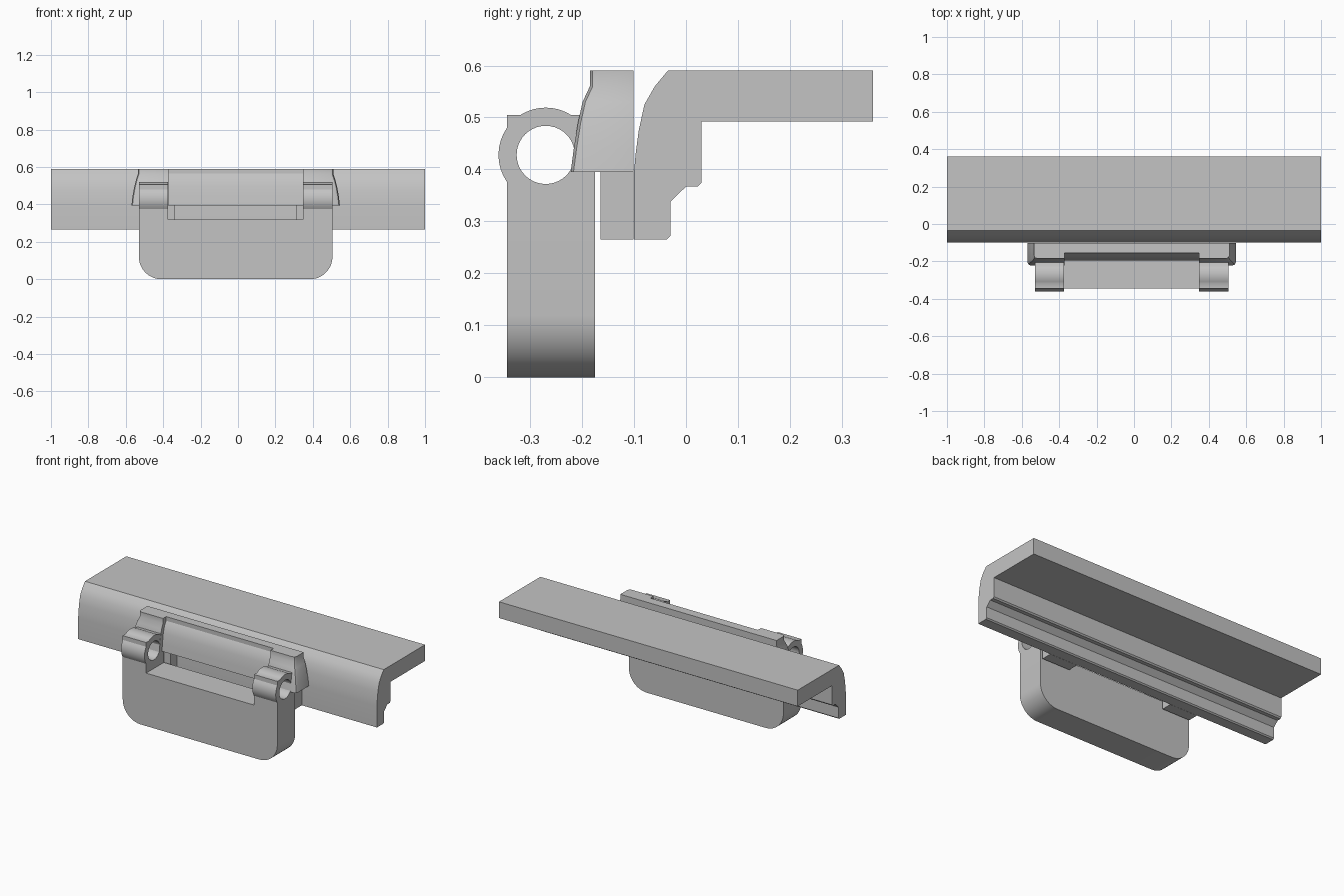
import bpy, bmesh
from math import sin, cos, radians
from mathutils import Matrix

cube = bpy.data.objects.get("Cube")
if cube:
    bpy.data.objects.remove(cube, do_unlink=True)

grey = bpy.data.materials.new("plain grey")
grey.use_nodes = True
colour = (0.55, 0.55, 0.55, 1)
grey.diffuse_color = colour
grey.node_tree.nodes["Principled BSDF"].inputs["Base Color"].default_value = colour

CX = -0.0125      # middle of the clip along the rail
ALONG_X = Matrix(((0, 0, 1, 0), (1, 0, 0, 0), (0, 1, 0, 0), (0, 0, 0, 1)))
ALONG_Y = Matrix(((1, 0, 0, 0), (0, 0, -1, 0), (0, 1, 0, 0), (0, 0, 0, 1)))


def finish(name, bm):
    bmesh.ops.remove_doubles(bm, verts=bm.verts, dist=0.0002)
    bmesh.ops.recalc_face_normals(bm, faces=bm.faces)
    mesh = bpy.data.meshes.new(name)
    bm.to_mesh(mesh)
    bm.free()
    mesh.materials.append(grey)
    obj = bpy.data.objects.new(name, mesh)
    bpy.context.collection.objects.link(obj)
    bpy.ops.object.select_all(action='DESELECT')
    obj.select_set(True)
    bpy.context.view_layer.objects.active = obj
    bpy.ops.object.shade_smooth_by_angle(angle=radians(30))
    return obj


def prism(name, outlines, low, high, axes):
    """Extrude an outline (further outlines are holes) between two positions."""
    curve = bpy.data.curves.new(name + " outline", 'CURVE')
    curve.dimensions = '2D'
    curve.fill_mode = 'BOTH'
    curve.extrude = (high - low) / 2
    for points in outlines:
        spline = curve.splines.new('POLY')
        spline.points.add(len(points) - 1)
        for p, (u, v) in zip(spline.points, points):
            p.co = (u, v, 0, 1)
        spline.use_cyclic_u = True
    temp = bpy.data.objects.new(name + " outline", curve)
    bpy.context.collection.objects.link(temp)
    graph = bpy.context.evaluated_depsgraph_get()
    mesh = bpy.data.meshes.new_from_object(temp.evaluated_get(graph))
    bm = bmesh.new()
    bm.from_mesh(mesh)
    bpy.data.objects.remove(temp)
    bpy.data.meshes.remove(mesh)
    middle = (low + high) / 2
    shift = (middle, 0, 0) if axes is ALONG_X else (0, middle, 0)
    bm.transform(Matrix.Translation(shift) @ axes)
    return finish(name, bm)


def arc(cu, cv, r, start, end, steps):
    angles = [radians(start + (end - start) * i / steps) for i in range(steps + 1)]
    return [(cu + r * cos(a), cv + r * sin(a)) for a in angles]


def loft(name, layers):
    """Stack of closed outlines joined into a solid."""
    bm = bmesh.new()
    rings = [[bm.verts.new(p) for p in layer] for layer in layers]
    for a, b in zip(rings, rings[1:]):
        for i in range(len(a)):
            j = (i + 1) % len(a)
            bm.faces.new((a[i], a[j], b[j], b[i]))
    bm.faces.new(rings[0])
    bm.faces.new(rings[-1])
    return finish(name, bm)


# Long rail with curved front and stepped underside
rail = [(-.10, .265), (-.037, .265), (-.03, .272), (-.03, .338), (0, .367),
        (.023, .367), (.03, .375), (.03, .492), (.36, .492), (.36, .59),
        (-.035, .59), (-.06, .56), (-.08, .525), (-.091, .475), (-.097, .43), (-.10, .395)]
prism("rail", [rail], -1, 1, ALONG_X)

# Hanging pad with rounded bottom corners
left, right, r = CX - .5175, CX + .5175, .12
pad = [(left, .32)] + arc(left + r, r, r, 180, 270, 12) + \
      arc(right - r, r, r, 270, 360, 12) + [(right, .32)]
prism("pad", [pad], -.345, -.175, ALONG_Y)

# Recessed middle panel of the clip
panel = [(-.101, .395), (-.195, .395), (-.19, .44), (-.182, .50), (-.17, .54),
         (-.155, .565), (-.155, .59), (-.101, .59)]
prism("clip_panel", [panel], CX - .365, CX + .365, ALONG_X)

# Arm outline: squared eye with a round hole
cy, cz, er = -.27, .428, .091
arm = [(-.345, .32), (-.175, .32), (-.175, .505)] + arc(cy, cz, er, 57.8, 122.2, 8) + \
      [(-.345, .505)] + arc(cy, cz, er, 145.5, 214.5, 8)
hole = arc(cy, cz, .056, 360, 0, 40)[:-1]

for side, s in (("right", -1), ("left", 1)):
    def span(a, b):
        return sorted((CX + s * a, CX + s * b))

    prism(side + "_arm", [arm, hole], *span(.361, .5175), ALONG_X)

    # Ear: flares outward and forward towards its lower edge
    layers = []
    for z, front, outer in ((.395, -.222, .557), (.44, -.216, .552), (.49, -.208, .543),
                            (.53, -.199, .533), (.56, -.185, .523), (.59, -.185, .523)):
        c = .018
        plan = [(.36, -.101), (.36, front), (outer - c, front),
                (outer - c * .3, front + c * .3), (outer, front + c), (outer, -.101)]
        layers.append([(CX + s * x, y, z) for x, y in plan])
    loft(side + "_ear", layers)

    # Lower foot behind the pad
    foot = [(-.165, .265), (-.101, .265), (-.101, .396), (-.165, .396)]
    prism(side + "_foot", [foot], *span(.325, .51), ALONG_X)
